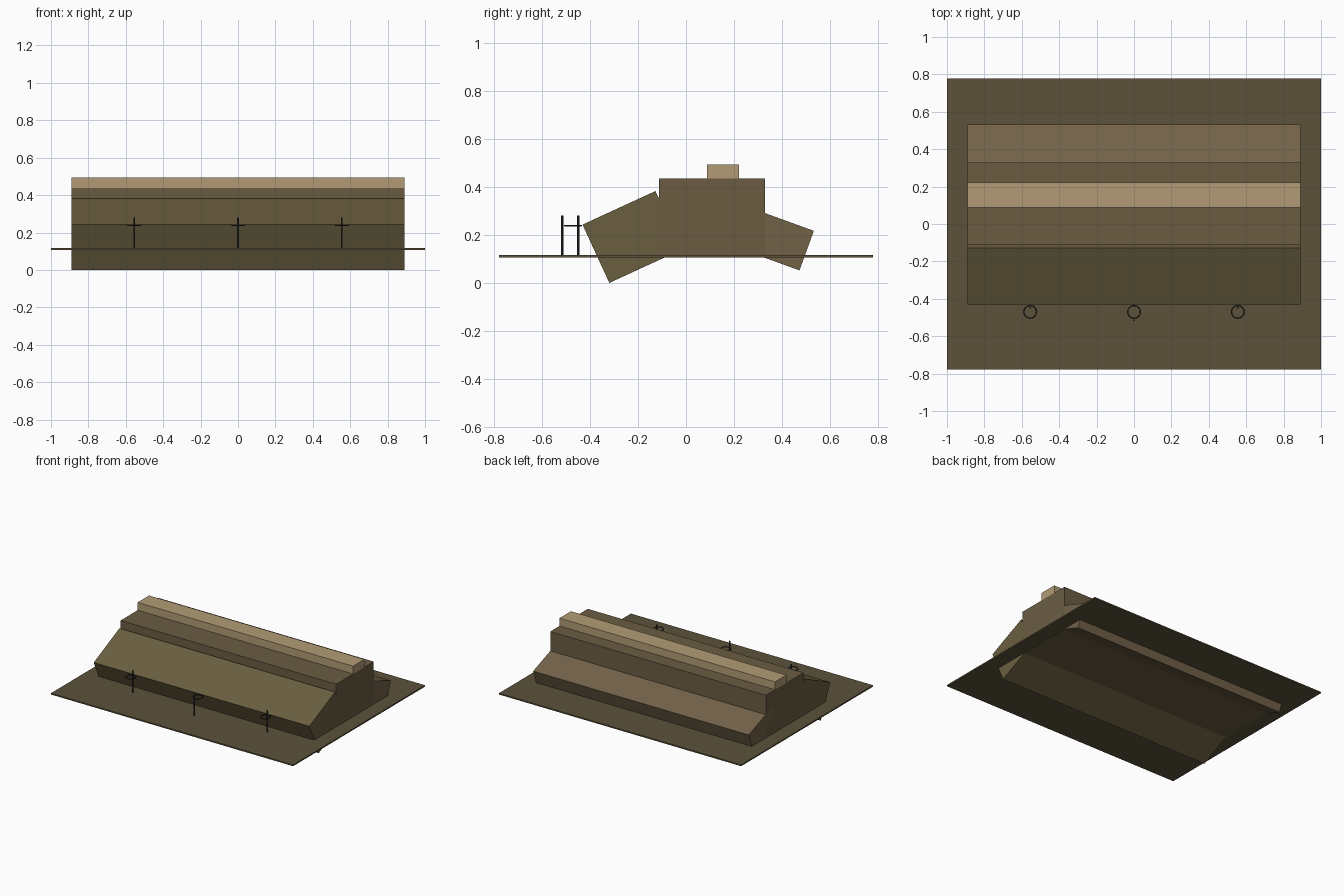
import bpy
from math import radians

if "Cube" in bpy.data.objects:
    bpy.data.objects.remove(bpy.data.objects["Cube"])


def material(name, rgb):
    m = bpy.data.materials.new(name)
    m.diffuse_color = (*rgb, 1)
    m.use_nodes = True
    m.node_tree.nodes["Principled BSDF"].inputs["Base Color"].default_value = m.diffuse_color
    return m


GROUND = material("packed_ground", (0.107, 0.084, 0.043))
EARTH = material("earth", (0.145, 0.108, 0.055))
FRONT = material("front_earth", (0.145, 0.114, 0.050))
REAR = material("rear_earth", (0.170, 0.122, 0.066))
SAND = material("sand", (0.45, 0.33, 0.18))
METAL = material("dark_metal", (0.03, 0.03, 0.032))


def box(name, size, loc, mat, tilt=0):
    bpy.ops.mesh.primitive_cube_add(size=1, location=loc)
    o = bpy.context.object
    o.name = name
    o.scale = size
    bpy.ops.object.transform_apply(location=False, rotation=False, scale=True)
    o.rotation_euler.x = radians(tilt)
    o.data.materials.append(mat)
    return o


LENGTH = 1.78

# Ground sheet and embankment core
box("ground_sheet", (2, 1.556, 0.010), (0, 0, 0.112), GROUND)
box("bank_core", (LENGTH, 0.442, 0.330), (0, 0.108, 0.2705), EARTH)

# Tilted slopes in front and behind
box("front_slope", (LENGTH, 0.334, 0.267), (0, -0.223, 0.1915), FRONT, 24.7)
box("rear_slope", (LENGTH, 0.300, 0.175), (0, 0.361, 0.186), REAR, -20)

# Raised strip on the crest
box("crest_strip", (LENGTH, 0.134, 0.060), (0, 0.154, 0.464), SAND)

# Wire pickets, staggered front to back, each with a wire coil
for i, x in enumerate((-0.555, 0, 0.555)):
    y = -0.515 if i == 1 else -0.448
    bpy.ops.mesh.primitive_cylinder_add(vertices=8, radius=0.0045, depth=0.168,
                                        location=(x, y, 0.197))
    post = bpy.context.object
    post.name = f"picket_{i + 1}"
    post.data.materials.append(METAL)
    bpy.ops.mesh.primitive_torus_add(major_segments=16, minor_segments=6,
                                     major_radius=0.034, minor_radius=0.0035,
                                     location=(x, -0.470, 0.239))
    coil = bpy.context.object
    coil.name = f"wire_coil_{i + 1}"
    coil.data.materials.append(METAL)
